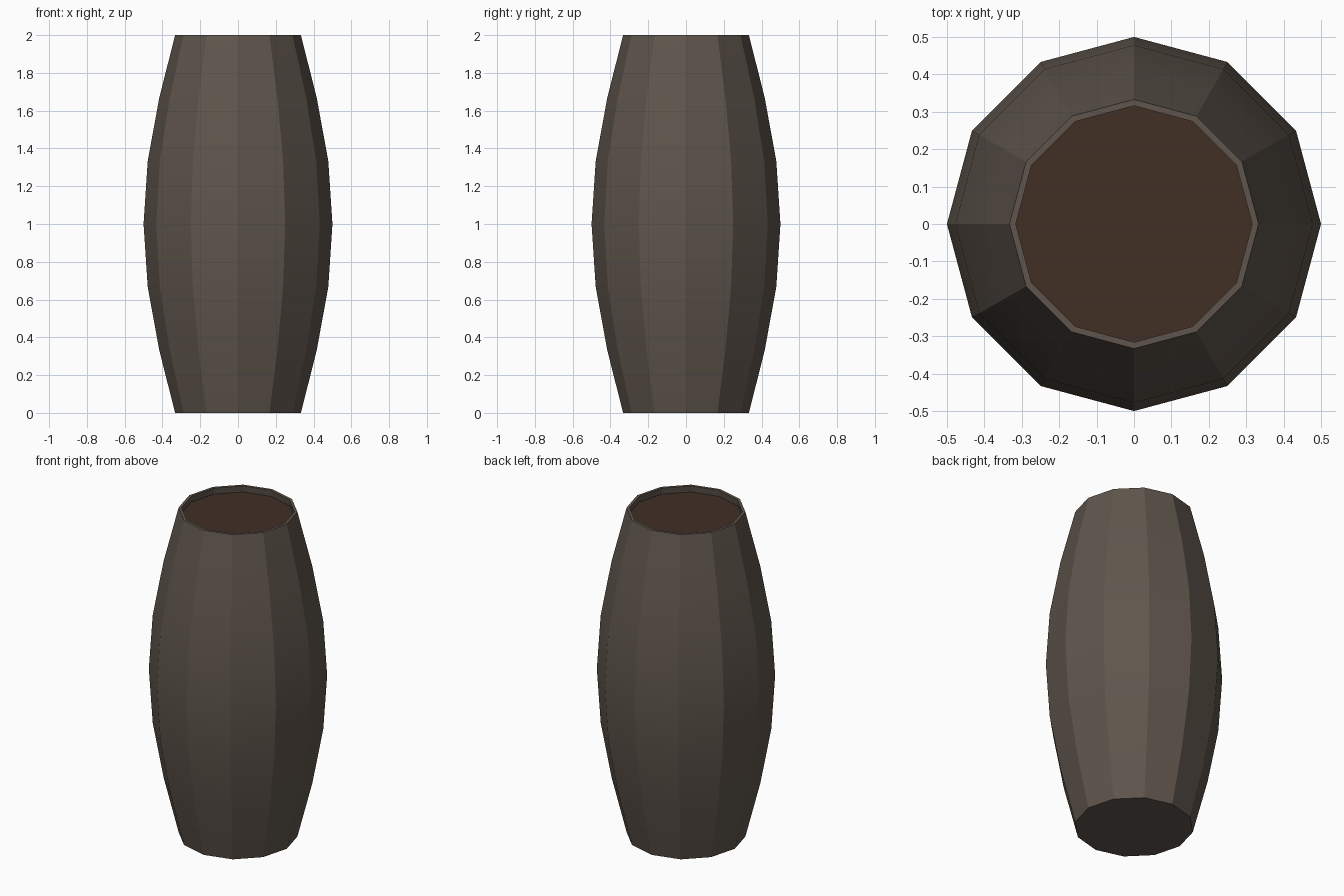
import bpy, math

if "Cube" in bpy.data.objects:
    bpy.data.objects.remove(bpy.data.objects["Cube"])

SIDES = 12


def material(name, rgb):
    m = bpy.data.materials.new(name)
    m.diffuse_color = (*rgb, 1.0)
    m.use_nodes = True
    m.node_tree.nodes["Principled BSDF"].inputs["Base Color"].default_value = m.diffuse_color
    return m


def lathe(name, profile, mat, cap_start=False, cap_end=False):
    """Spin (radius, height) points round z into a 12-sided shell."""
    verts, faces = [], []
    for r, z in profile:
        for i in range(SIDES):
            a = 2 * math.pi * i / SIDES
            verts.append((r * math.cos(a), r * math.sin(a), z))
    for k in range(len(profile) - 1):
        for i in range(SIDES):
            j = (i + 1) % SIDES
            a, b = k * SIDES, (k + 1) * SIDES
            faces.append((a + i, a + j, b + j, b + i))
    if cap_start:
        faces.append(tuple(reversed(range(SIDES))))
    if cap_end:
        n = (len(profile) - 1) * SIDES
        faces.append(tuple(range(n, n + SIDES)))
    mesh = bpy.data.meshes.new(name)
    mesh.from_pydata(verts, [], faces)
    mesh.materials.append(mat)
    obj = bpy.data.objects.new(name, mesh)
    bpy.context.collection.objects.link(obj)
    # staves stay faceted, their bulge is smooth along the height
    bpy.ops.object.select_all(action='DESELECT')
    obj.select_set(True)
    bpy.context.view_layer.objects.active = obj
    bpy.ops.object.shade_smooth_by_angle(angle=math.radians(20))
    return obj


wood = material("grey brown wood", (0.115, 0.092, 0.073))
lid = material("dark brown lid", (0.052, 0.028, 0.018))

# bulging shell with bottom cap, thin top rim and short inner wall
lathe("barrel_shell",
      [(0.333, 0), (0.417, 0.333), (0.478, 0.667), (0.5, 1.0),
       (0.478, 1.333), (0.417, 1.667), (0.333, 2.0),
       (0.316, 2.0), (0.323, 1.95)], wood, cap_start=True)

# recessed top disc
lathe("barrel_lid", [(0.322, 1.952), (0.321, 1.96)], lid, cap_end=True)
